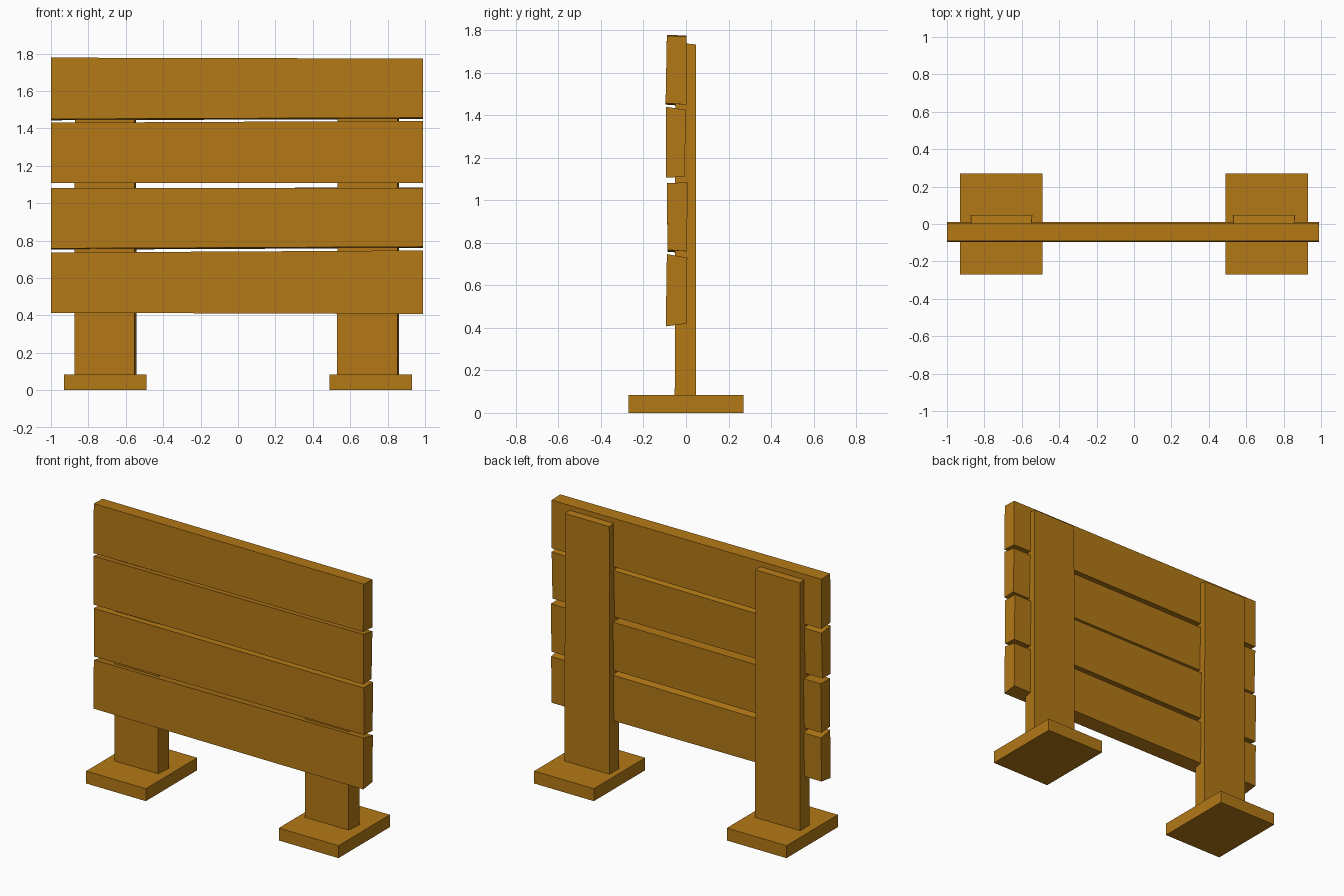
import bpy
import bmesh

if "Cube" in bpy.data.objects:
    bpy.data.objects.remove(bpy.data.objects["Cube"])

wood = bpy.data.materials.new("brown_wood")
wood.diffuse_color = (0.45, 0.19, 0.008, 1)
wood.use_nodes = True
wood.node_tree.nodes["Principled BSDF"].inputs["Base Color"].default_value = wood.diffuse_color


def loft(name, ring_a, ring_b):
    """Closed solid between two four-point rings."""
    bm = bmesh.new()
    a = [bm.verts.new(p) for p in ring_a]
    b = [bm.verts.new(p) for p in ring_b]
    bm.faces.new(a)
    bm.faces.new(b)
    for i in range(4):
        j = (i + 1) % 4
        bm.faces.new((a[i], a[j], b[j], b[i]))
    bmesh.ops.recalc_face_normals(bm, faces=bm.faces)
    mesh = bpy.data.meshes.new(name)
    bm.to_mesh(mesh)
    bm.free()
    mesh.materials.append(wood)
    obj = bpy.data.objects.new(name, mesh)
    bpy.context.collection.objects.link(obj)
    return obj


def rect(x0, x1, y0, y1, z):
    return [(x0, y0, z), (x1, y0, z), (x1, y1, z), (x0, y1, z)]


# Feet: plain square slabs
for side, x in (("left", -0.71), ("right", 0.71)):
    loft(side + "_foot",
         rect(x - 0.22, x + 0.22, -0.27, 0.27, 0),
         rect(x - 0.22, x + 0.22, -0.27, 0.27, 0.083))

# Posts: slightly uneven uprights, a touch wider at the back
for side, x in (("left", -0.875), ("right", 0.53)):
    foot = [(x, -0.053, 0.07), (x + 0.322, -0.053, 0.07),
            (x + 0.332, 0.047, 0.07), (x, 0.047, 0.07)]
    top = [(x + 0.003, -0.05, 1.743), (x + 0.322, -0.05, 1.743),
           (x + 0.330, 0.047, 1.733), (x + 0.003, 0.047, 1.733)]
    loft(side + "_post", foot, top)

# Planks: rough-cut boards; right end profile (y, z), then left end
# front-bottom and front-top heights
planks = [
    ([(-0.095, 0.407), (0.002, 0.42), (0.006, 0.73), (-0.09, 0.747)], 0.414, 0.736),
    ([(-0.087, 0.767), (0.002, 0.76), (0.01, 1.083), (-0.09, 1.082)], 0.758, 1.08),
    ([(-0.095, 1.107), (-0.008, 1.11), (0.001, 1.425), (-0.094, 1.44)], 1.107, 1.43),
    ([(-0.096, 1.457), (0.002, 1.45), (0.002, 1.77), (-0.09, 1.773)], 1.45, 1.778),
]
for n, (end, low, high) in enumerate(planks, 1):
    d_low, d_high = low - end[0][1], high - end[3][1]
    shift = (d_low, d_low, d_high, d_high)
    right = [(0.99, y, z) for y, z in end]
    left = [(-1.0, y, z + d) for (y, z), d in zip(end, shift)]
    loft(f"plank_{n}", left, right)
